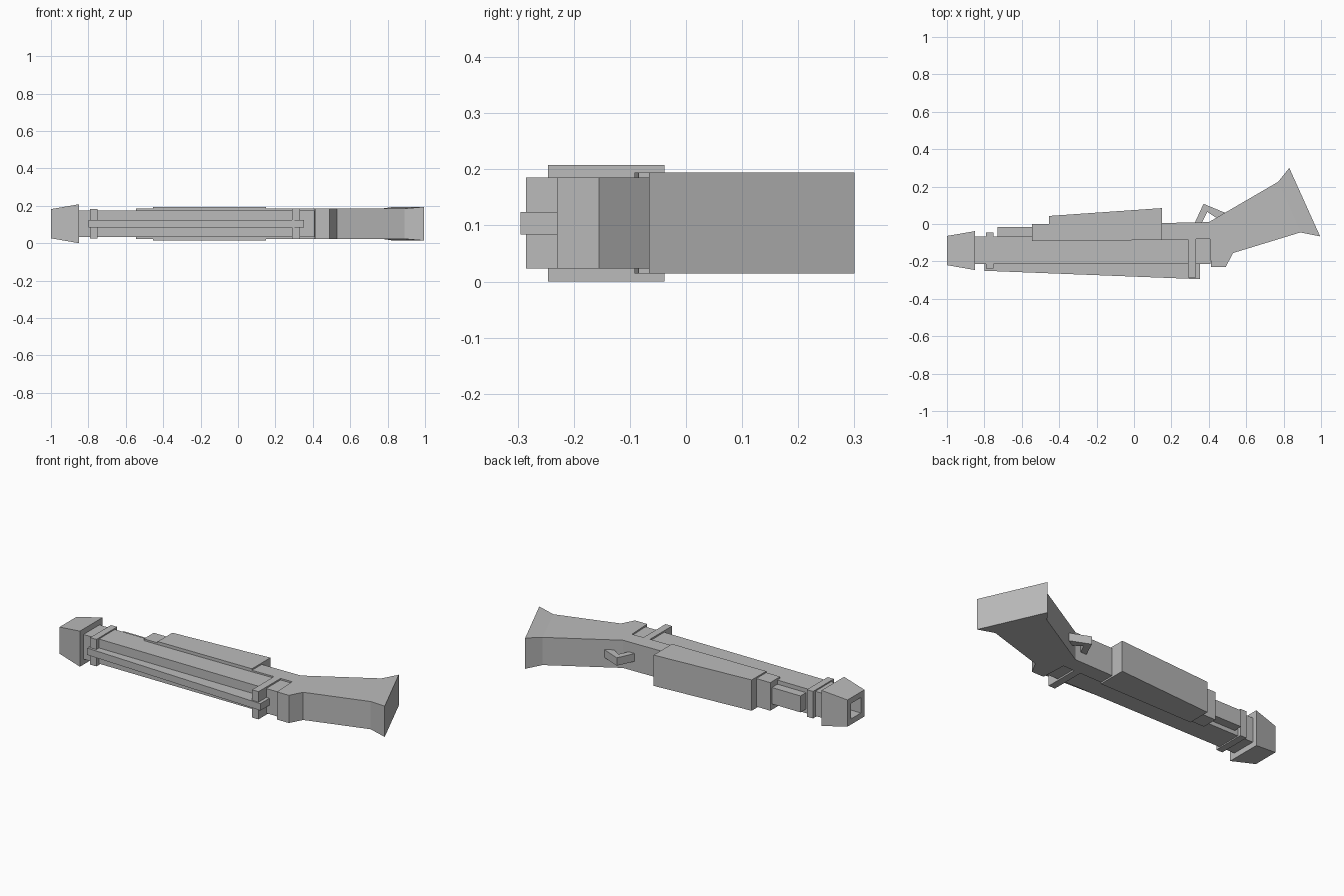
import bpy, bmesh
from mathutils import Vector

old = bpy.data.objects.get("Cube")
if old:
    bpy.data.objects.remove(old, do_unlink=True)

MID = 0.104  # height of the symmetry plane

grey = bpy.data.materials.new("plain grey")
grey.use_nodes = True
grey.diffuse_color = (0.5, 0.5, 0.5, 1)
grey.node_tree.nodes["Principled BSDF"].inputs["Base Color"].default_value = (0.5, 0.5, 0.5, 1)


def finish(name, bm):
    bmesh.ops.recalc_face_normals(bm, faces=bm.faces)
    mesh = bpy.data.meshes.new(name)
    bm.to_mesh(mesh)
    bm.free()
    mesh.materials.append(grey)
    obj = bpy.data.objects.new(name, mesh)
    bpy.context.collection.objects.link(obj)
    return obj


def slab(name, outline, half, flare=None):
    """Outline in x, y thickened evenly about the middle plane."""
    bm = bmesh.new()
    halves = [(flare or {}).get(i, half) for i in range(len(outline))]
    low = [bm.verts.new((x, y, MID - h)) for (x, y), h in zip(outline, halves)]
    high = [bm.verts.new((x, y, MID + h)) for (x, y), h in zip(outline, halves)]
    n = len(outline)
    for i in range(n):
        j = (i + 1) % n
        bm.faces.new((low[i], low[j], high[j], high[i]))
    return bm, low, high


def block(name, outline, half):
    bm, low, high = slab(name, outline, half)
    bm.faces.new(low)
    bm.faces.new(high)
    return finish(name, bm)


def box(name, x0, x1, y0, y1, half):
    return block(name, [(x0, y0), (x1, y0), (x1, y1), (x0, y1)], half)


# Barrel and the bands around it
box("barrel", -0.86, 0.41, -0.213, -0.066, 0.072)
box("front_band", -0.79, -0.75, -0.237, -0.045, 0.079)
box("rear_band", 0.29, 0.332, -0.285, -0.078, 0.081)

# Tapered rail along the barrel
block("rail", [(-0.80, -0.25), (0.352, -0.295), (0.352, -0.2), (-0.80, -0.2)], 0.02)

# Body, its front collar and the small tube
block("body", [(-0.455, -0.092), (0.15, -0.085), (0.15, 0.085), (-0.455, 0.043)], 0.09)
box("collar", -0.545, -0.45, -0.092, 0.0, 0.082)
box("small_tube", -0.73, -0.54, -0.07, -0.015, 0.048)

# Stock: straight up to the flare line, then widening to the butt
outline = [(0.14, -0.085), (0.405, -0.08), (0.412, -0.23), (0.49, -0.23), (0.53, -0.155),
           (0.89, -0.045), (0.995, -0.066), (0.83, 0.30), (0.77, 0.225), (0.40, 0.01), (0.14, 0.005)]
bm, low, high = slab("stock", outline, 0.081, {6: 0.09, 7: 0.09})
for ring in (low, high):
    bm.faces.new(ring[5:9])
    bm.faces.new(ring[:6] + ring[8:])
finish("stock", bm)

# Bent trigger strip
block("trigger", [(0.322, 0.0), (0.372, 0.108), (0.487, 0.06), (0.445, 0.03),
                  (0.392, 0.065), (0.36, 0.0)], 0.023)

# Muzzle: a tapered block with a square bore
bm = bmesh.new()
rings = []
for x, half in ((-0.85, 0.104), (-1.0, 0.078), (-1.0, 0.045), (-0.90, 0.045)):
    corners = ((-1, -1), (1, -1), (1, 1), (-1, 1))
    rings.append([bm.verts.new(Vector((x, -0.142 + a * half, MID + b * half))) for a, b in corners])
for r, s in zip(rings, rings[1:]):
    for i in range(4):
        j = (i + 1) % 4
        bm.faces.new((r[i], r[j], s[j], s[i]))
bm.faces.new(rings[0])
bm.faces.new(rings[-1])
finish("muzzle", bm)
